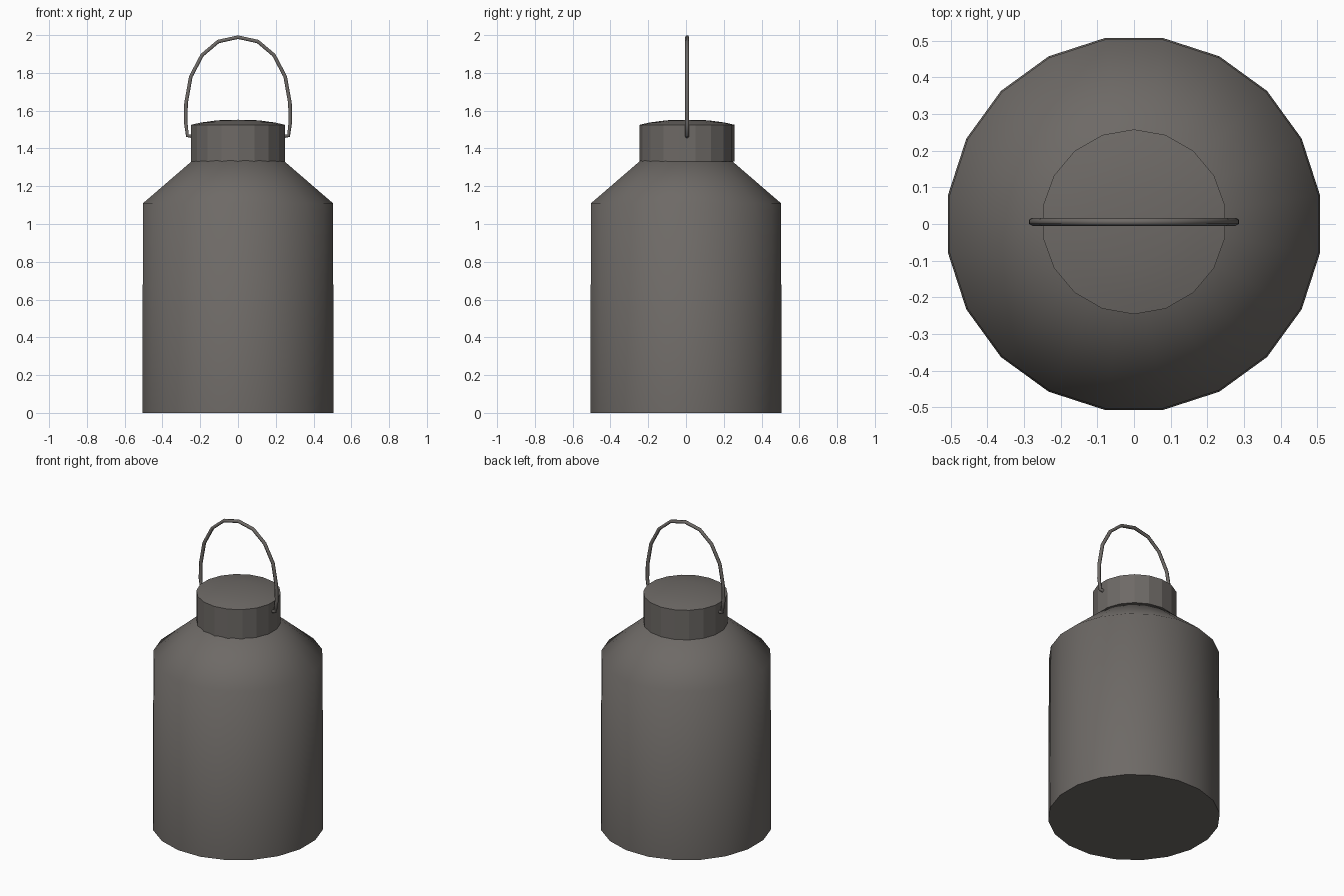
import bpy, bmesh, math

if "Cube" in bpy.data.objects:
    bpy.data.objects.remove(bpy.data.objects["Cube"])

mat = bpy.data.materials.new("dark warm grey metal")
mat.diffuse_color = (0.155, 0.143, 0.133, 1)
mat.use_nodes = True
mat.node_tree.nodes["Principled BSDF"].inputs["Base Color"].default_value = mat.diffuse_color


def lathe(name, profile, sides, smooth_angle=None, centre_y=0.0, phase=0.0):
    """Revolve (radius, z) points around z; radius 0 makes a pole, ends are capped."""
    bm = bmesh.new()
    rings = []
    for r, z in profile:
        if r == 0:
            rings.append([bm.verts.new((0, centre_y, z))])
        else:
            angles = [2 * math.pi * (i + phase) / sides for i in range(sides)]
            rings.append([bm.verts.new((r * math.cos(a), centre_y + r * math.sin(a), z)) for a in angles])
    for a, b in zip(rings, rings[1:]):
        for i in range(sides):
            j = (i + 1) % sides
            if len(b) == 1:
                bm.faces.new((a[i], a[j], b[0]))
            else:
                bm.faces.new((a[i], a[j], b[j], b[i]))
    if len(rings[0]) > 1:
        bm.faces.new(rings[0][::-1])
    if len(rings[-1]) > 1:
        bm.faces.new(rings[-1])
    bmesh.ops.recalc_face_normals(bm, faces=bm.faces)
    me = bpy.data.meshes.new(name)
    bm.to_mesh(me)
    bm.free()
    me.materials.append(mat)
    ob = bpy.data.objects.new(name, me)
    bpy.context.collection.objects.link(ob)
    if smooth_angle:
        bpy.ops.object.select_all(action='DESELECT')
        ob.select_set(True)
        bpy.context.view_layer.objects.active = ob
        bpy.ops.object.shade_smooth_by_angle(angle=math.radians(smooth_angle))
    return ob


# Body with sloping shoulder
lathe("can_body", [(0.513, 0), (0.509, 1.11), (0.245, 1.335)], 20, 60, 0.0, 0.5)

# Neck and shallow domed lid
lathe("neck", [(0.252, 1.33), (0.252, 1.525)], 18, None, 0.006, 0.5)
lathe("lid", [(0.252, 1.525), (0.2, 1.537), (0.11, 1.549), (0, 1.552)], 18, 40, 0.006, 0.5)

# Carrying handle: mirrored wire arch with ends hooked into the neck
half = [(0.245, 1.465), (0.268, 1.468), (0.277, 1.54), (0.275, 1.64), (0.25, 1.78),
        (0.19, 1.894), (0.105, 1.966), (0, 1.989)]
path = [(-x, z) for x, z in half] + half[-2::-1]
cu = bpy.data.curves.new("handle", 'CURVE')
cu.dimensions = '3D'
cu.bevel_depth = 0.011
cu.bevel_resolution = 1
cu.use_fill_caps = True
sp = cu.splines.new('POLY')
sp.points.add(len(path) - 1)
for p, (x, z) in zip(sp.points, path):
    p.co = (x, 0.006, z, 1)
cu.materials.append(mat)
bpy.context.collection.objects.link(bpy.data.objects.new("handle", cu))
